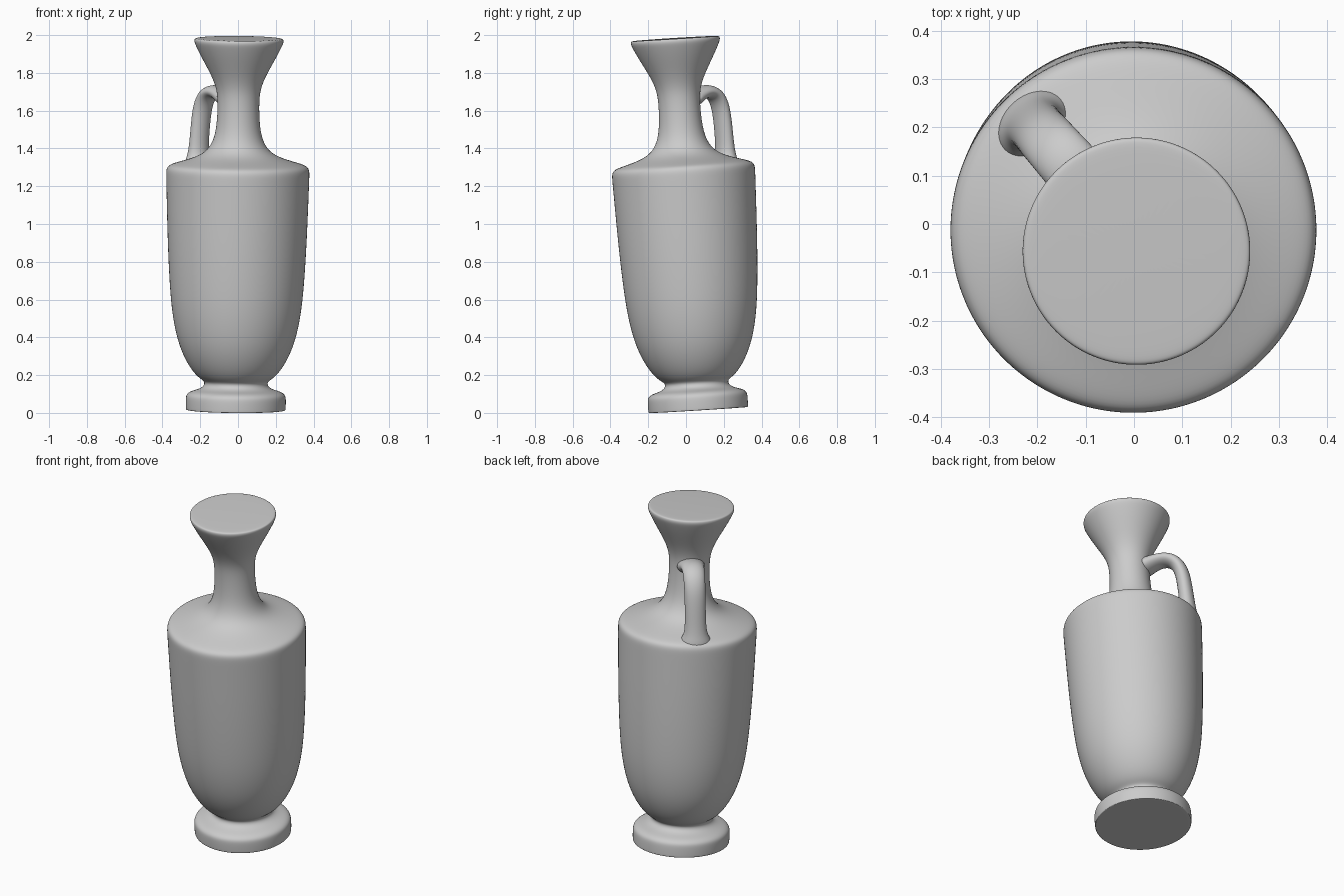
import bpy, bmesh
from math import sin, cos, pi, radians, hypot
from mathutils import Vector, Matrix


def skin_rings(name, rings):
    """Bridge closed rings of points, cap both ends, smooth the result."""
    bm = bmesh.new()
    loops = [[bm.verts.new(p) for p in ring] for ring in rings]
    n = len(loops[0])
    for a, b in zip(loops, loops[1:]):
        for i in range(n):
            j = (i + 1) % n
            bm.faces.new((a[i], a[j], b[j], b[i]))
    bm.faces.new(loops[0][::-1])
    bm.faces.new(loops[-1])
    bmesh.ops.recalc_face_normals(bm, faces=bm.faces)
    for f in bm.faces:
        f.smooth = True
    mesh = bpy.data.meshes.new(name)
    bm.to_mesh(mesh)
    bm.free()
    obj = bpy.data.objects.new(name, mesh)
    bpy.context.collection.objects.link(obj)
    sub = obj.modifiers.new("smooth", 'SUBSURF')
    sub.levels = sub.render_levels = 2
    return obj


# Vessel: turned profile (radius, height along the axis), foot to mouth
profile = [
    (0.05, 0.0), (0.25, 0.0), (0.262, 0.0), (0.264, 0.003), (0.265, 0.015),
    (0.266, 0.06), (0.262, 0.082), (0.24, 0.098), (0.20, 0.108), (0.174, 0.122),
    (0.166, 0.14), (0.172, 0.155), (0.20, 0.172), (0.235, 0.21), (0.272, 0.27),
    (0.306, 0.35), (0.331, 0.45), (0.349, 0.57), (0.362, 0.75), (0.371, 0.95),
    (0.377, 1.15), (0.380, 1.24), (0.380, 1.272), (0.370, 1.294), (0.335, 1.307),
    (0.27, 1.325), (0.21, 1.346), (0.165, 1.375), (0.135, 1.42), (0.118, 1.48),
    (0.111, 1.56), (0.110, 1.64), (0.116, 1.70), (0.138, 1.76), (0.170, 1.82),
    (0.203, 1.88), (0.228, 1.93), (0.237, 1.952), (0.236, 1.966), (0.230, 1.970),
    (0.21, 1.972), (0.05, 1.974),
]
SEG = 48
vessel = skin_rings("vessel_body", [
    [(r * cos(2 * pi * i / SEG), r * sin(2 * pi * i / SEG), h) for i in range(SEG)]
    for r, h in profile])
# The whole vessel leans slightly forward
lean = (Matrix.Translation((-0.012, 0.065, 0.015))
        @ Matrix.Rotation(radians(0.5), 4, 'Y')
        @ Matrix.Rotation(radians(3.55), 4, 'X'))
vessel.data.transform(lean)

# Handle: (distance from neck centre, z, half thickness, half width)
path = [
    (0.06, 1.655, 0.05, 0.085), (0.10, 1.675, 0.046, 0.078), (0.145, 1.696, 0.038, 0.068),
    (0.195, 1.705, 0.037, 0.064), (0.247, 1.686, 0.040, 0.062), (0.282, 1.63, 0.041, 0.061),
    (0.298, 1.55, 0.042, 0.060), (0.309, 1.46, 0.043, 0.060), (0.315, 1.40, 0.046, 0.062),
    (0.317, 1.36, 0.053, 0.070), (0.314, 1.33, 0.068, 0.088), (0.308, 1.29, 0.072, 0.095),
]
out = Vector((-0.66, 0.75, 0)).normalized()
side = Vector((0, 0, 1)).cross(out)
up = Vector((0, 0, 1))
origin = Vector((0, -0.03, 0))
rings = []
for k, (d, z, a, b) in enumerate(path):
    p, q = path[max(k - 1, 0)], path[min(k + 1, len(path) - 1)]
    td, tz = q[0] - p[0], q[1] - p[1]
    normal = (out * -tz + up * td) / hypot(td, tz)
    centre = origin + out * d + up * z
    rings.append([centre + normal * a * cos(2 * pi * i / 12) + side * b * sin(2 * pi * i / 12)
                  for i in range(12)])
skin_rings("handle", rings)
